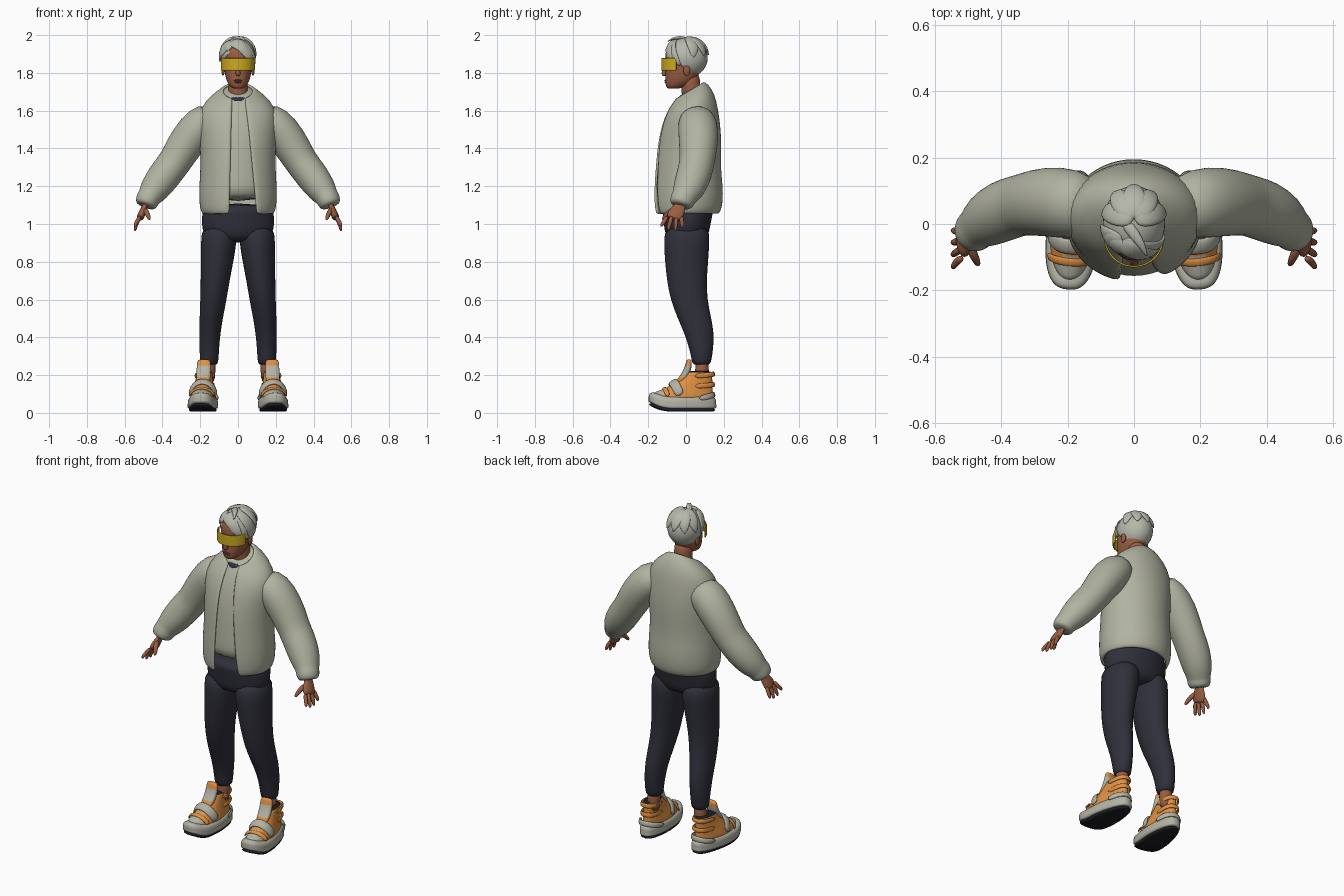
import bpy, bmesh
from math import sin, cos, pi, asin, copysign, radians
from mathutils import Vector, Matrix

if "Cube" in bpy.data.objects:
    bpy.data.objects.remove(bpy.data.objects["Cube"])


def material(name, *rgb):
    m = bpy.data.materials.new(name)
    m.use_nodes = True
    m.diffuse_color = (*rgb, 1)
    m.node_tree.nodes["Principled BSDF"].inputs["Base Color"].default_value = (*rgb, 1)
    return m


SAGE = material("sage cloth", .44, .45, .355)
HAIR = material("silver hair", .47, .48, .41)
NAVY = material("dark navy cloth", .028, .029, .042)
SKIN = material("brown skin", .32, .11, .055)
LIPS = material("dark lips", .2, .06, .035)
ORANGE = material("orange fabric", .74, .28, .055)
YELLOW = material("yellow lens", .6, .4, .015)
BLACK = material("black rubber", .012, .012, .018)
GREY = material("shoe grey", .45, .45, .38)


def finish(name, bm, mats, mirror=False, sub=1, thick=0, rule=None, fix=None):
    """Colour the faces, place the points, then add the modifiers."""
    bm.normal_update()
    for f in bm.faces:
        f.smooth = True
        if rule:
            f.material_index = rule(f.calc_center_median())
    if fix:
        for v in bm.verts:
            v.co = fix(v.co)
    me = bpy.data.meshes.new(name)
    bm.to_mesh(me)
    bm.free()
    for m in mats:
        me.materials.append(m)
    ob = bpy.data.objects.new(name, me)
    bpy.context.collection.objects.link(ob)
    if mirror:
        ob.modifiers.new("mirror", 'MIRROR').use_mirror_merge = False
    if thick:
        s = ob.modifiers.new("thickness", 'SOLIDIFY')
        s.thickness, s.offset = thick, -1
    if sub:
        s = ob.modifiers.new("smooth", 'SUBSURF')
        s.levels = s.render_levels = sub
    return ob


def loft(name, rings, mats, closed=True, **kw):
    """Join rings of points with quads; closed lofts get end caps."""
    bm = bmesh.new()
    rows = [[bm.verts.new(p) for p in r] for r in rings]
    n = len(rows[0])
    for a, b in zip(rows, rows[1:]):
        for j in range(n if closed else n - 1):
            k = (j + 1) % n
            bm.faces.new((a[j], a[k], b[k], b[j]))
    if closed:
        bm.faces.new(rows[0])
        bm.faces.new(rows[-1])
        bmesh.ops.recalc_face_normals(bm, faces=bm.faces)
    return finish(name, bm, mats, **kw)


def ring(z, rx, yf, yb, cx=0, tilt=0, e=1, n=24, span=None):
    """Level superellipse from the front round; span makes it an open arc."""
    a0, a1 = span or (0, 2 * pi)
    yc, ry = (yf + yb) / 2, (yb - yf) / 2
    pts = []
    for i in range(n):
        a = a0 + (a1 - a0) * i / ((n - 1) if span else n)
        sx, sy = (copysign(abs(t) ** e, t) for t in (sin(a), -cos(a)))
        pts.append(Vector((cx + rx * sx, yc + ry * sy, z + tilt * ry * sy)))
    return pts


def tube(name, path, mats, k=1, centre=None, n=12, **kw):
    """Tube through (x, y, z, radius) points, k times as thick away from centre."""
    ps = [Vector(p[:3]) for p in path]
    rings = []
    for i, p in enumerate(ps):
        d = (ps[min(i + 1, len(ps) - 1)] - ps[max(i - 1, 0)]).normalized()
        ref = p - Vector(centre) if centre else Vector((0, 1, 0))
        t = (ref - d * ref.dot(d)).normalized()
        w, r = d.cross(t), path[i][3]
        rings.append([p + w * r * cos(2 * pi * j / n) + t * r * k * sin(2 * pi * j / n)
                      for j in range(n)])
    return loft(name, rings, mats, **kw)


def ball(name, loc, size, mat, **kw):
    bm = bmesh.new()
    bmesh.ops.create_uvsphere(bm, u_segments=20, v_segments=12, radius=1,
                              matrix=Matrix.Translation(loc) @ Matrix.Diagonal((*size, 1)))
    return finish(name, bm, [mat], **kw)


# Jacket body with an open front, and the shirt beneath it: z, rx, front, back, tilt
body = [(1.05, .188, -.165, .172, 0), (1.075, .2, -.172, .187, 0), (1.12, .206, -.176, .196, 0),
        (1.2, .206, -.175, .196, 0), (1.29, .199, -.168, .184, 0), (1.39, .2, -.16, .188, 0),
        (1.49, .208, -.143, .186, 0), (1.58, .21, -.12, .172, .15), (1.65, .175, -.095, .153, .3),
        (1.69, .115, -.073, .12, .5), (1.712, .08, -.058, .092, .6)]
panels = []
for z, rx, yf, yb, tilt in body:
    left, right = .04 + .1 * max(0, 1.68 - z), .032 + .025 * max(0, 1.68 - z)
    panels.append(ring(z, rx, yf, yb, tilt=tilt, n=36,
                       span=(asin(left / rx), 2 * pi - asin(right / rx))))
loft("jacket_body", panels, [SAGE], closed=False, thick=.018)
loft("shirt", [ring(max(z, 1.1), rx - .017, yf + .016, yb - .017, tilt=t)
               for z, rx, yf, yb, t in body[2:]], [SAGE])
loft("shirt_collar", [ring(z, r, -.058, .075, tilt=.55)
                      for z, r in ((1.668, .064), (1.69, .064), (1.7, .059))], [NAVY])

# Sleeves with gathered cuffs
tube("sleeves", [(.12, .05, 1.58, .075), (.19, .062, 1.535, .103), (.265, .068, 1.445, .1),
                 (.325, .06, 1.345, .09), (.345, .056, 1.315, .088), (.395, .04, 1.25, .089),
                 (.445, .012, 1.18, .08), (.47, -.01, 1.143, .062), (.478, -.018, 1.13, .064),
                 (.489, -.026, 1.105, .058), (.493, -.029, 1.094, .046)],
     [SAGE], k=1.06, n=20, mirror=True)

# Hands
tube("palms", [(.482, -.022, 1.13, .03), (.493, -.032, 1.095, .03), (.503, -.045, 1.07, .042),
               (.515, -.06, 1.04, .047), (.521, -.065, 1.025, .038)],
     [SKIN], k=.45, centre=(.3, -.05, .95), mirror=True)
for i, finger in enumerate(("index", "middle", "ring", "little")):
    y, tip = -.1 + .025 * i, -.13 + .037 * i
    drop = (.985, .966, .963, .978)[i]
    tube(finger + "_fingers", [(.517, y, 1.045, .012), (.535, (y + tip) / 2, 1.01, .0125),
                               (.545, tip, drop + .012, .01), (.546, tip, drop, .005)],
         [SKIN], n=8, mirror=True)
tube("thumbs", [(.497, -.06, 1.08, .016), (.482, -.095, 1.06, .015), (.472, -.115, 1.035, .012),
                (.468, -.125, 1.02, .006)], [SKIN], n=8, mirror=True)

# Trousers: height, inner x, outer x, front, back
loft("trouser_seat", [ring(z, rx, yf, yb) for z, rx, yf, yb in
                      ((.9, .11, -.08, .09), (.94, .185, -.112, .122), (1.0, .195, -.118, .13),
                       (1.06, .192, -.125, .145), (1.11, .175, -.135, .15))], [NAVY])
legs = [(.25, .107, .198, .035, .128), (.28, .103, .202, .03, .135), (.34, .1, .204, .017, .145),
        (.42, .093, .205, -.008, .149), (.5, .08, .204, -.045, .135), (.6, .06, .2, -.083, .113),
        (.7, .044, .198, -.102, .11), (.8, .024, .197, -.112, .118), (.9, .006, .197, -.118, .125),
        (1.0, .006, .193, -.115, .128)]
loft("trouser_legs", [ring(z, (b - a) / 2, yf, yb, cx=(a + b) / 2) for z, a, b, yf, yb in legs],
     [NAVY], mirror=True)
tube("ankles", [(.16, .085, .15, .04), (.155, .085, .23, .037), (.153, .083, .3, .037)],
     [SKIN], mirror=True)


# Shoes are shaped on the y axis, then narrowed at the heel, raised at the toe and turned out
def place(p):
    x = p.x * (1 - .25 * min(1, max(0, (p.y + .02) / .17)))
    lift = .03 * min(1, max(0, (-p.y - .09) / .1)) ** 2
    return Matrix.Rotation(radians(5), 3, 'Z') @ Vector((x, p.y, p.z + lift)) + Vector((.182, 0, 0))


def shoe_part(name, rows, mats, rule=None, e=.75):
    loft(name, [ring(z, w, f, b, e=e, n=32) for z, w, f, b in rows], mats,
         rule=rule, fix=place, mirror=True)


shoe_part("outsoles", [(.003, .066, -.182, .145), (.012, .074, -.199, .158),
                       (.03, .074, -.2, .158)], [BLACK])
shoe_part("midsoles", [(.018, .072, -.192, .155), (.028, .082, -.2, .166), (.045, .079, -.198, .16),
                       (.062, .08, -.2, .163), (.08, .073, -.19, .155), (.088, .06, -.17, .14)], [GREY])
shoe_part("uppers", [(.06, .07, -.18, .15), (.09, .068, -.172, .147), (.11, .063, -.142, .143),
                     (.135, .057, -.1, .141), (.165, .051, -.055, .14), (.195, .048, -.02, .14),
                     (.215, .046, -.005, .138), (.222, .038, .005, .128)], [ORANGE, GREY, BLACK],
          rule=lambda c: 2 if c.z > .216 else 1 if c.y < -.115 else 0, e=.9)
shoe_part("tongues", [(.15, .036, -.07, -.02), (.19, .038, -.035, .01), (.225, .039, -.014, .025),
                      (.25, .039, -.004, .03), (.275, .037, .002, .03), (.283, .03, .006, .026)],
          [ORANGE, GREY], rule=lambda c: int(.19 < c.z < .25))


def strap(name, half, mat, r, k, centre):
    path = [(-x, y, z, r) for x, y, z in half] + [(x, y, z, r) for x, y, z in half[-2::-1]]
    tube(name, path, [mat], k=k, centre=centre, n=10, fix=place, mirror=True)


strap("instep_straps", [(.07, -.035, .09), (.059, -.055, .135), (.032, -.068, .16), (0, -.07, .168)],
      GREY, .027, .4, (0, 0, .04))
strap("toe_straps", [(.07, -.1, .085), (.052, -.112, .12), (0, -.118, .132)],
      ORANGE, .014, .4, (0, -.05, .02))
for label, z in (("lower", .145), ("upper", .2)):
    strap(label + "_heel_straps", [(.053, .04, z - .005), (.056, .1, z), (.045, .14, z + .004),
                                   (0, .152, z + .006)], ORANGE, .014, .5, (0, .06, z))
strap("heel_bumpers", [(.08, .06, .075), (.072, .13, .09), (0, .158, .1)], GREY, .016, .5, (0, .05, .08))

# Neck, head and face
tube("neck", [(0, .04, 1.63, .062), (0, .03, 1.69, .053), (0, .024, 1.74, .05), (0, .02, 1.8, .055)],
     [SKIN], n=20)
loft("head", [ring(z, rx, yf, yb, tilt=t, e=.92) for z, rx, yf, yb, t in
              ((1.716, .02, -.095, -.05, 0), (1.722, .036, -.105, -.025, -.05),
               (1.74, .052, -.11, .02, -.1), (1.765, .063, -.11, .05, -.05), (1.8, .071, -.11, .075, 0),
               (1.84, .075, -.106, .088, 0), (1.88, .078, -.113, .092, 0), (1.92, .076, -.108, .09, 0),
               (1.955, .06, -.08, .07, 0), (1.97, .03, -.04, .04, 0))], [SKIN])
tube("nose", [(0, -.104, 1.85, .007), (0, -.113, 1.82, .01), (0, -.119, 1.795, .015),
              (0, -.113, 1.782, .01)], [SKIN], n=10)
ball("ears", (.079, .004, 1.815), (.009, .018, .03), SKIN, sub=0, mirror=True)
for label, z in (("upper", 1.76), ("lower", 1.751)):
    ball(label + "_lip", (0, -.108, z), (.022, .006, .0045), LIPS, sub=0)

# Wraparound visor
loft("visor", [ring(z, .091, -.131, .05, n=20, span=(-1.45, 1.45))
               for z in (1.812, 1.816, 1.845, 1.874, 1.878)], [YELLOW], closed=False, thick=.006)

# Hair: a cap cut along the hairline, with swept locks over it
MID, SIZE = Vector((0, .003, 1.88)), Vector((.094, .112, .106))
bm = bmesh.new()
bmesh.ops.create_uvsphere(bm, u_segments=28, v_segments=18, radius=1,
                          matrix=Matrix.Translation(MID) @ Matrix.Diagonal((*SIZE, 1)))
bmesh.ops.bisect_plane(bm, geom=bm.verts[:] + bm.edges[:] + bm.faces[:], clear_inner=True,
                       plane_co=(0, 0, 1.815), plane_no=(0, 1, 1))
bmesh.ops.holes_fill(bm, edges=[e for e in bm.edges if e.is_boundary])
finish("hair_cap", bm, [HAIR], sub=0)


def lock(name, start, end, width):
    a, b, path = Vector(start).normalized(), Vector(end).normalized(), []
    for i, taper in enumerate((.45, .9, 1, .85, .55, .1)):
        d = a.lerp(b, i / 5).normalized() * (1 + .01 * i)
        path.append((*(MID + d * SIZE), width * taper))
    tube(name, path, [HAIR], k=.36, centre=MID, n=10)


part = (-.35, -.45, .8)
sweeps = {"fringe": (part, [(.25, -.95, .42), (.6, -.85, .1), (.8, -.65, -.25), (.95, -.3, -.4)], .036),
          "temple": (part, [(-.6, -.75, .32), (-.9, -.4, .05), (-.97, -.05, -.2)], .034),
          "crown": ((0, .1, 1), [(.95, .3, 0), (.6, .8, .05), (0, 1, .1), (-.6, .8, .05),
                                 (-.95, .3, 0)], .04)}
for label, (start, ends, width) in sweeps.items():
    for i, end in enumerate(ends):
        lock(f"{label}_lock_{i + 1}", start, end, width)
tube("crown_tuft", [(-.03, .01, 1.975, .02), (0, -.03, 1.987, .018), (.025, -.065, 1.985, .012),
                    (.04, -.1, 1.965, .003)], [HAIR], k=.6, centre=MID, n=10)
